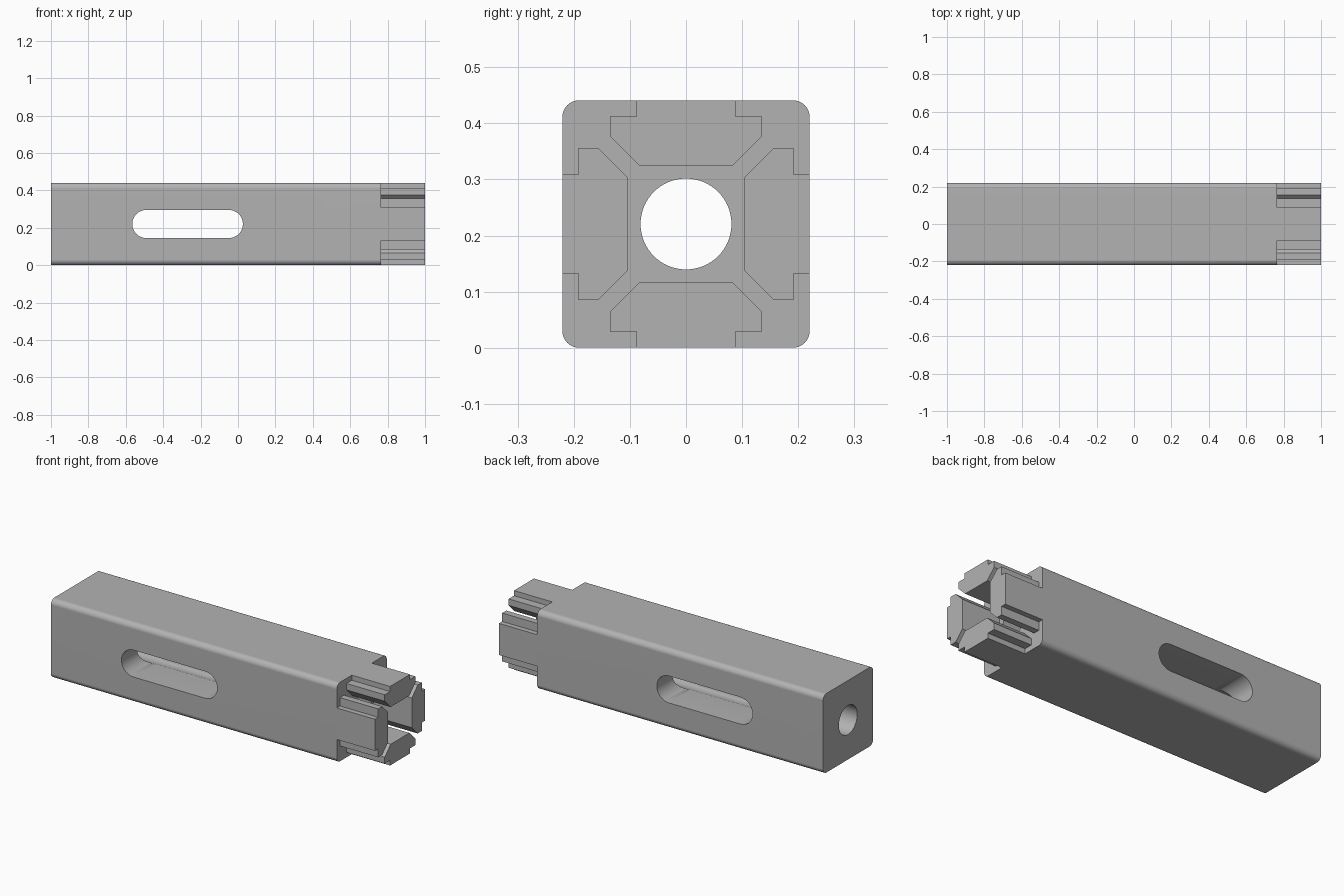
import bpy, bmesh
from math import sin, cos, pi, radians
from mathutils import Matrix, Vector

cube = bpy.data.objects.get("Cube")
if cube:
    bpy.data.objects.remove(cube, do_unlink=True)

HALF = 0.2205            # half width of the square bar
AXIS = Vector((0, 0, HALF))
SHOULDER = 0.764         # where the bar ends and the prongs begin

grey = bpy.data.materials.new("plain_grey")
grey.use_nodes = True
grey.diffuse_color = (0.45, 0.45, 0.45, 1)
grey.node_tree.nodes["Principled BSDF"].inputs["Base Color"].default_value = grey.diffuse_color


def arc(cx, cy, r, start, end, steps):
    return [(cx + r * cos(start + (end - start) * i / steps),
             cy + r * sin(start + (end - start) * i / steps)) for i in range(steps + 1)]


def prism(name, points, direction):
    """Extrude a closed loop of 3D points along a direction."""
    bm = bmesh.new()
    face = bm.faces.new([bm.verts.new(p) for p in points])
    side = bmesh.ops.extrude_face_region(bm, geom=[face])["geom"]
    bmesh.ops.translate(bm, vec=direction, verts=[v for v in side if isinstance(v, bmesh.types.BMVert)])
    bmesh.ops.recalc_face_normals(bm, faces=bm.faces)
    mesh = bpy.data.meshes.new(name)
    bm.to_mesh(mesh)
    bm.free()
    mesh.materials.append(grey)
    obj = bpy.data.objects.new(name, mesh)
    bpy.context.collection.objects.link(obj)
    return obj


def along_x(name, profile, x0, x1, turn=0):
    """Extrude a (y, z) profile about the bar's axis, from x0 to x1."""
    spin = Matrix.Rotation(turn, 3, 'X')
    pts = [AXIS + spin @ Vector((x0, y, z)) for y, z in profile]
    return prism(name, pts, Vector((x1 - x0, 0, 0)))


# Square bar with rounded long edges
fillet = 0.03
c = HALF - fillet
outline = []
for i, (sy, sz) in enumerate([(1, 1), (-1, 1), (-1, -1), (1, -1)]):
    outline += arc(sy * c, sz * c, fillet, i * pi / 2, (i + 1) * pi / 2, 8)
bar = along_x("bar_body", outline, -1, SHOULDER)

# Round bore along the bar and round-ended slot across it
bore = along_x("bore_cutter", arc(0, 0, 0.081, 0, 2 * pi, 64)[:-1], -1.2, 1.2)
r = 0.075
stadium = arc(-0.049, HALF, r, -pi / 2, pi / 2, 24) + arc(-0.49, HALF, r, pi / 2, 1.5 * pi, 24)
slot = prism("slot_cutter", [(x, -0.4, z) for x, z in stadium], Vector((0, 0.8, 0)))

for cutter in (bore, slot):
    cutter.hide_render = True
    mod = bar.modifiers.new(cutter.name, 'BOOLEAN')
    mod.operation = 'DIFFERENCE'
    mod.solver = 'EXACT'
    mod.object = cutter
bpy.context.view_layer.update()
cut = bpy.data.meshes.new_from_object(bar.evaluated_get(bpy.context.evaluated_depsgraph_get()))
bar.modifiers.clear()
bar.data = cut
for cutter in (bore, slot):
    bpy.data.objects.remove(cutter, do_unlink=True)

# Smooth the round surfaces, keep the flats flat
bpy.ops.object.select_all(action='DESELECT')
bar.select_set(True)
bpy.context.view_layer.objects.active = bar
bpy.ops.object.shade_smooth_by_angle(angle=radians(30))
weighted = bar.modifiers.new("flat_sides", 'WEIGHTED_NORMAL')
weighted.keep_sharp = True

# Four stepped prongs around the end
half = [(0.083, 0.104), (0.135, 0.156), (0.135, 0.192), (0.088, 0.192), (0.088, HALF)]
prong = half + [(-y, z) for y, z in reversed(half)]
for i, side in enumerate(["top", "front", "bottom", "back"]):
    along_x(side + "_prong", prong, SHOULDER, 1, i * pi / 2)
